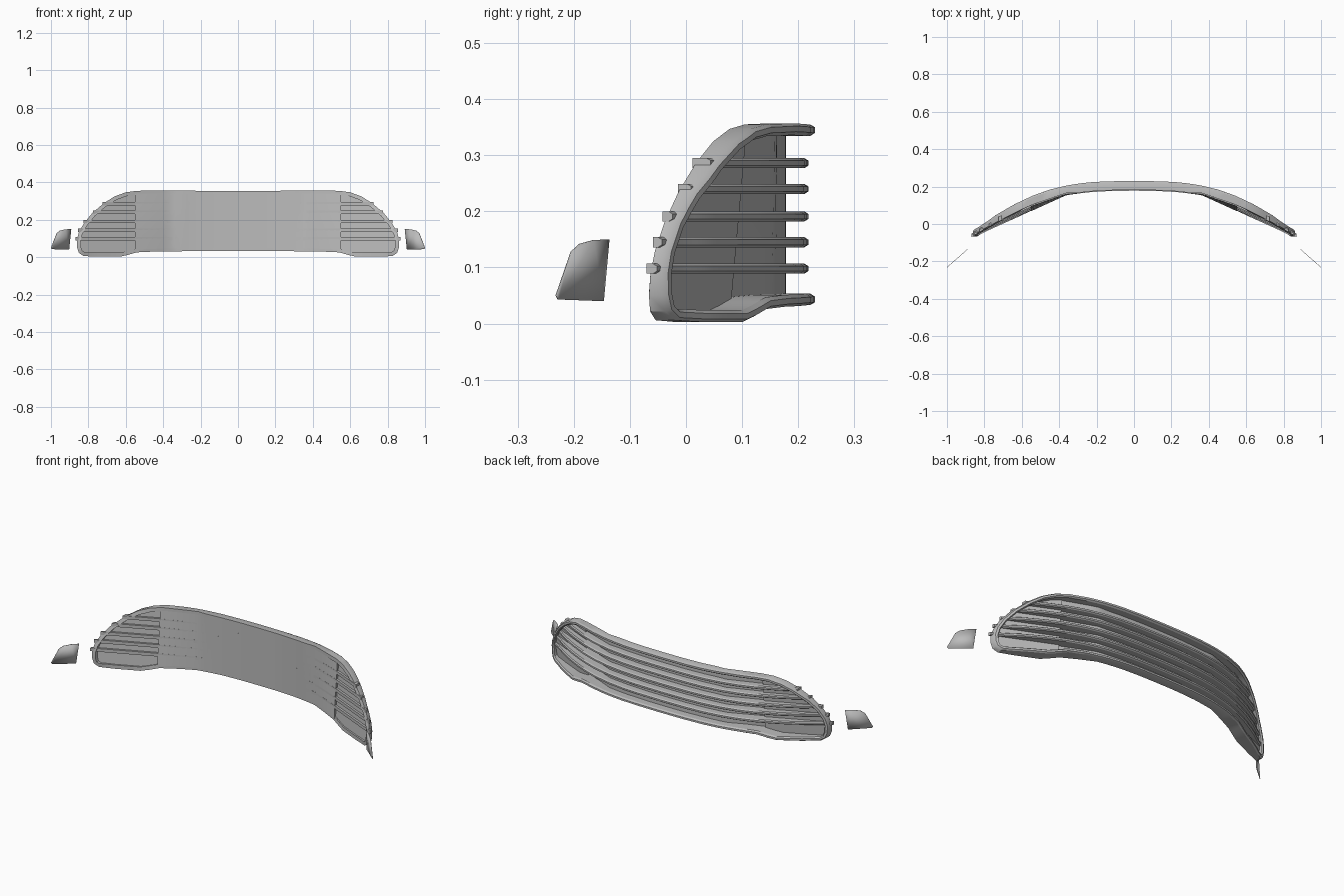
import bpy, bmesh, math

cube = bpy.data.objects.get("Cube")
if cube:
    bpy.data.objects.remove(cube, do_unlink=True)

grey = bpy.data.materials.new("mid_grey")
grey.use_nodes = True
grey.diffuse_color = (0.5, 0.5, 0.5, 1)
grey.node_tree.nodes["Principled BSDF"].inputs["Base Color"].default_value = (0.5, 0.5, 0.5, 1)

# Half outline of the frame (x, z), top centre round to bottom centre
HALF = [(0, .355), (.2, .355), (.4, .357), (.54, .355), (.6, .347), (.66, .325),
        (.72, .287), (.78, .235), (.825, .18), (.852, .13), (.862, .09),
        (.86, .05), (.85, .022), (.825, .006), (.75, .003), (.63, .003),
        (.59, .012), (.54, .026), (.45, .03), (.2, .033), (0, .033)]
TIP = HALF.index((.862, .09))
# Plan curves (x, y) of the outer and inner faces
FRONT = [(0, .23), (.15, .228), (.25, .222), (.35, .208), (.45, .184), (.54, .152),
         (.64, .105), (.735, .05), (.8, .003), (.87, -.04)]
BACK = [(0, .178), (.12, .177), (.24, .17), (.36, .155), (.88, -.079)]


def lerp_table(table, x):
    x = min(max(x, table[0][0]), table[-1][0])
    for (x0, v0), (x1, v1) in zip(table, table[1:]):
        if x <= x1:
            return v0 + (v1 - v0) * (x - x0) / (x1 - x0)


def front_y(x):
    return lerp_table(FRONT, abs(x))


def back_y(x, z):
    ramp = min(1, max(0, (abs(x) - .3) / .25))
    return lerp_table(BACK, abs(x)) + .09 * (z - .05) * ramp


def top_z(x):
    return lerp_table(HALF[:TIP + 1], abs(x))


def bottom_z(x):
    return lerp_table(HALF[TIP:][::-1], abs(x))


def finish(name, bm, angle=30):
    bmesh.ops.recalc_face_normals(bm, faces=bm.faces)
    mesh = bpy.data.meshes.new(name)
    bm.to_mesh(mesh)
    bm.free()
    mesh.materials.append(grey)
    obj = bpy.data.objects.new(name, mesh)
    bpy.context.collection.objects.link(obj)
    bpy.ops.object.select_all(action='DESELECT')
    obj.select_set(True)
    bpy.context.view_layer.objects.active = obj
    bpy.ops.object.shade_smooth_by_angle(angle=math.radians(angle))
    return obj


def loft(name, sections, loop=False, ring=True):
    """Skin a row of equal sections; cap the ends of open solid rows."""
    bm = bmesh.new()
    rows = [[bm.verts.new(p) for p in s] for s in sections]
    n = len(rows[0])
    for i in range(len(rows) if loop else len(rows) - 1):
        a, b = rows[i], rows[(i + 1) % len(rows)]
        for j in range(n if ring else n - 1):
            k = (j + 1) % n
            bm.faces.new((a[j], a[k], b[k], b[j]))
    if ring and not loop:
        bm.faces.new(rows[0])
        bm.faces.new(rows[-1])
    return finish(name, bm)


def span(a, b, count):
    return [a + (b - a) * i / count for i in range(count + 1)]


# Frame: chamfered bar swept round the closed outline
corners = HALF + [(-x, z) for x, z in HALF[-2:0:-1]]
outline = []
for (x0, z0), (x1, z1) in zip(corners, corners[1:] + corners[:1]):
    steps = max(1, math.ceil(math.hypot(x1 - x0, z1 - z0) / .05))
    outline += [(x0 + (x1 - x0) * i / steps, z0 + (z1 - z0) * i / steps) for i in range(steps)]

sections = []
for i, (x, z) in enumerate(outline):
    px, pz = outline[i - 1]
    nx, nz = outline[(i + 1) % len(outline)]
    length = math.hypot(nx - px, nz - pz)
    ix, iz = (nz - pz) / length, -(nx - px) / length   # inward direction

    def point(inset, drop=None):
        qx, qz = x + ix * inset, z + iz * inset
        y = back_y(x, z) + .004 if drop is None else front_y(qx) - drop
        return (qx, y, qz)

    sections.append([point(0), point(0, .009), point(.005, 0), point(.015, 0),
                     point(.021, .009), point(.021)])
loft("frame", sections, loop=True)


# Backing panels: curved centre sheet and two recessed end sheets
def panel(name, x0, x1, count, recess):
    rows = []
    for x in span(x0, x1, count):
        lo, hi = bottom_z(x) + .015, top_z(x) - .015
        rows.append([(x, back_y(x, z) + recess, z) for z in span(lo, hi, 4)])
    loft(name, rows, ring=False)


EDGE = .55
panel("centre_panel", -EDGE, EDGE, 36, 0)
for side, label in ((1, "left"), (-1, "right")):
    panel(label + "_end_panel", side * EDGE, side * .85, 16, .012)
    # Narrow step closing the gap between centre and end sheets
    rows = []
    for z in span(bottom_z(EDGE) + .015, top_z(EDGE) - .015, 4):
        y = back_y(EDGE, z)
        rows.append([(side * EDGE, y, z), (side * EDGE, y + .012, z)])
    loft(label + "_panel_step", rows, ring=False)

# Slats: five bars whose tips reach just past the frame
H = .009
for number, (z, reach) in enumerate([(.098, .87), (.145, .855), (.191, .825),
                                     (.24, .775), (.286, .725)], 1):
    sections = []
    for x in span(-reach, reach, 56):
        b, f = back_y(x, z), front_y(x) - .012
        sections.append([(x, b, z - H), (x, f - .007, z - H), (x, f, z - H * .5),
                         (x, f, z + H * .5), (x, f - .007, z + H), (x, b, z + H)])
    loft("slat_%d" % number, sections)

# Small separate plates beyond each end
PLATE = [(-.137, .15), (-.165, .149), (-.19, .142), (-.205, .128),
         (-.232, .05), (-.228, .043), (-.147, .04)]
for side, label in ((1, "left"), (-1, "right")):
    bm = bmesh.new()
    bm.faces.new([bm.verts.new((side * (.892 - (y + .137) * 1.137), y, z)) for y, z in PLATE])
    plate = finish(label + "_side_plate", bm)
    solid = plate.modifiers.new("thickness", 'SOLIDIFY')
    solid.thickness = .002
    solid.offset = 0
